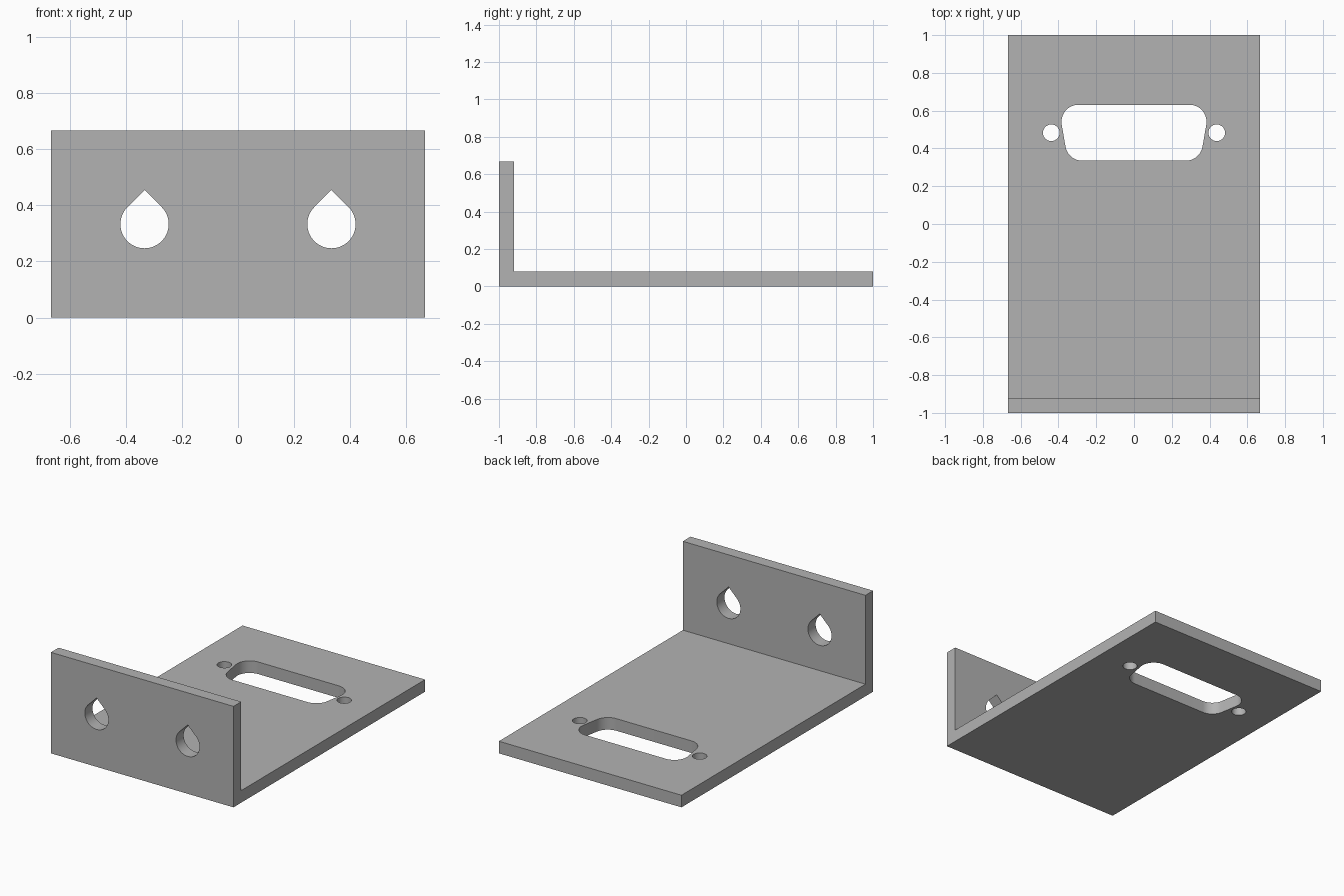
import bpy, bmesh
from math import sin, cos, radians, sqrt
from mathutils import Matrix

cube = bpy.data.objects.get("Cube")
if cube:
    bpy.data.objects.remove(cube, do_unlink=True)

HALF_W, HEIGHT, THICK = 0.667, 0.667, 0.08

grey = bpy.data.materials.new("plain grey")
grey.use_nodes = True
colour = (0.45, 0.45, 0.45, 1)
grey.diffuse_color = colour
grey.node_tree.nodes["Principled BSDF"].inputs["Base Color"].default_value = colour


def prism(name, outline, depth, matrix):
    """Extrude a flat outline by depth, then place it with the matrix."""
    bm = bmesh.new()
    face = bm.faces.new([bm.verts.new((u, v, 0)) for u, v in outline])
    out = bmesh.ops.extrude_face_region(bm, geom=[face])
    verts = [e for e in out["geom"] if isinstance(e, bmesh.types.BMVert)]
    bmesh.ops.translate(bm, verts=verts, vec=(0, 0, depth))
    bm.transform(matrix)
    bmesh.ops.recalc_face_normals(bm, faces=bm.faces)
    mesh = bpy.data.meshes.new(name)
    bm.to_mesh(mesh)
    bm.free()
    mesh.materials.append(grey)
    obj = bpy.data.objects.new(name, mesh)
    bpy.context.collection.objects.link(obj)
    return obj


def arc(cx, cy, r, start, end, steps):
    angles = [radians(start + (end - start) * i / steps) for i in range(steps + 1)]
    return [(cx + r * cos(a), cy + r * sin(a)) for a in angles]


# Outline axes to model axes: (u, v, depth) -> (y, z, x) and (x, z, -y)
along_x = Matrix(((0, 0, 1, -HALF_W), (1, 0, 0, 0), (0, 1, 0, 0), (0, 0, 0, 1)))
along_y = Matrix(((1, 0, 0, 0), (0, 0, -1, -0.8), (0, 1, 0, 0), (0, 0, 0, 1)))
along_z = Matrix.Translation((0, 0, -0.1))

# L-shaped bracket
profile = [(-1, 0), (1, 0), (1, THICK), (THICK - 1, THICK), (THICK - 1, HEIGHT), (-1, HEIGHT)]
bracket = prism("bracket", profile, 2 * HALF_W, along_x)

cutters = []
for side in (-1, 1):
    # Teardrop holes in the upright flange
    cx, cz, r = side * 0.333, 0.333, 0.086
    drop = arc(cx, cz, r, 135, 405, 48) + [(cx, cz + r * sqrt(2))]
    cutters.append(prism("teardrop_cutter", drop, 0.4, along_y))
    # Screw holes beside the connector slot
    hole = arc(side * 0.438, 0.483, 0.044, 0, 360, 40)[:-1]
    cutters.append(prism("screw_cutter", hole, 0.4, along_z))

# Tapered connector slot with rounded corners
r = 0.09
slot = (arc(0.294, 0.541, r, -10, 90, 14) + arc(-0.294, 0.541, r, 90, 190, 14)
        + arc(-0.274, 0.425, r, 190, 270, 12) + arc(0.274, 0.425, r, 270, 350, 12))
cutters.append(prism("slot_cutter", slot, 0.4, along_z))

# Cut every opening through the bracket
bpy.context.view_layer.objects.active = bracket
for cutter in cutters:
    cutter.hide_render = True
    mod = bracket.modifiers.new("opening", 'BOOLEAN')
    mod.operation, mod.solver, mod.object = 'DIFFERENCE', 'EXACT', cutter
    bpy.ops.object.modifier_apply(modifier=mod.name)
    bpy.data.objects.remove(cutter, do_unlink=True)

# Smooth hole walls, crisp edges
bpy.ops.object.select_all(action='DESELECT')
bracket.select_set(True)
bpy.ops.object.shade_smooth_by_angle(angle=radians(30))
